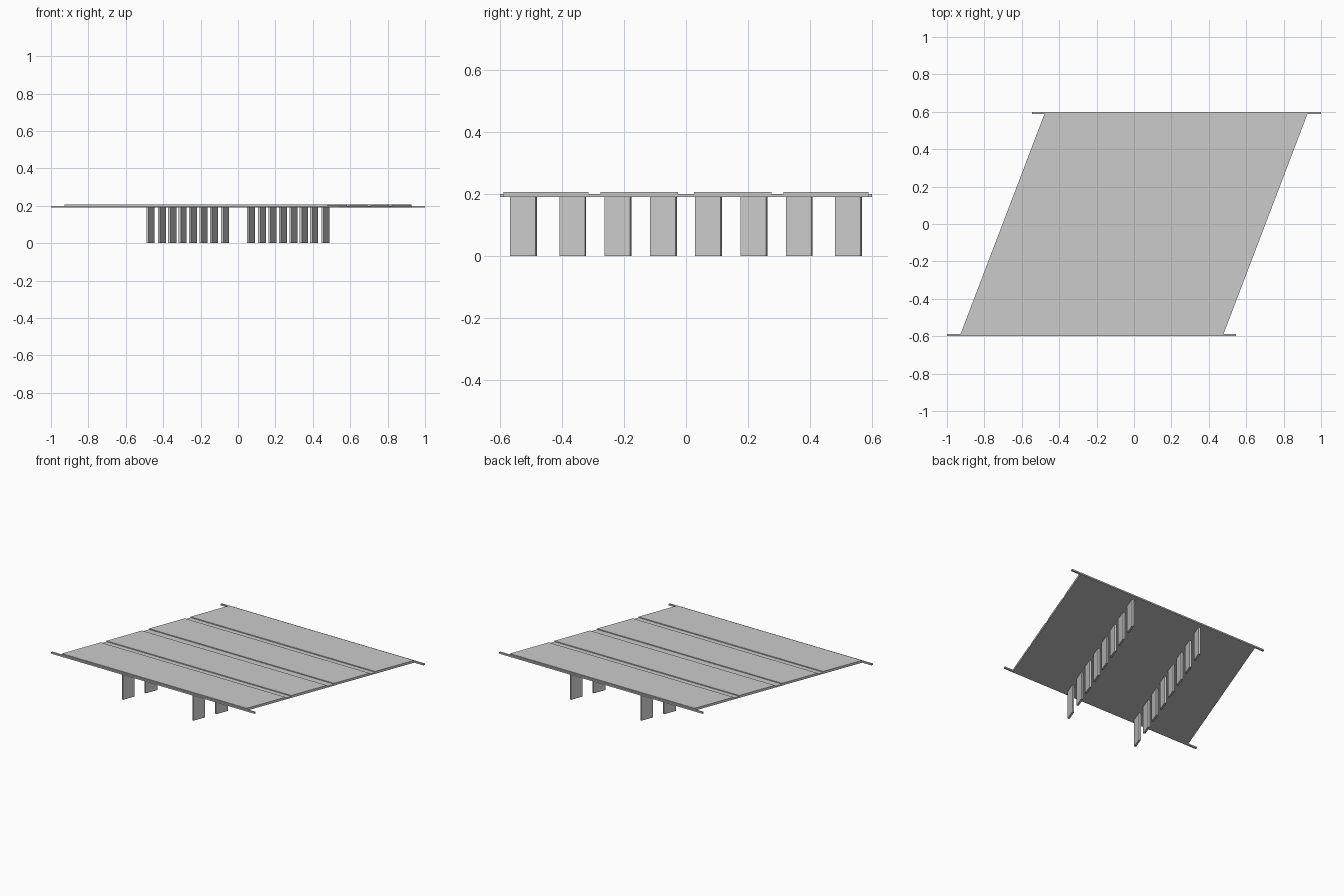
import bpy
import bmesh
import math

if "Cube" in bpy.data.objects:
    bpy.data.objects.remove(bpy.data.objects["Cube"])

SKEW = 0.381          # x shift per unit y
HALF = 0.703          # half deck width at y = 0


def prism(name, outline, z0, z1):
    """Extrude a plan outline from z0 to z1."""
    bm = bmesh.new()
    face = bm.faces.new([bm.verts.new((x, y, z0)) for x, y in outline])
    top = bmesh.ops.extrude_face_region(bm, geom=[face])["geom"]
    for v in top:
        if isinstance(v, bmesh.types.BMVert):
            v.co.z = z1
    bmesh.ops.recalc_face_normals(bm, faces=bm.faces)
    mesh = bpy.data.meshes.new(name)
    bm.to_mesh(mesh)
    bm.free()
    ob = bpy.data.objects.new(name, mesh)
    bpy.context.collection.objects.link(ob)
    return ob


def skewed(y0, y1, half=HALF):
    return [(SKEW * y0 - half, y0), (SKEW * y0 + half, y0),
            (SKEW * y1 + half, y1), (SKEW * y1 - half, y1)]


# Skewed bridge deck
prism("deck", skewed(-0.588, 0.588), 0.19, 0.20)

# Four raised paving panels separated by shallow joints
for y0, y1 in [(-0.588, -0.315), (-0.275, -0.025), (0.025, 0.275), (0.315, 0.588)]:
    prism("deck_panel", skewed(y0, y1), 0.20, 0.206)

# Edge beams overhanging the deck ends
for name, x0, x1, y0, y1 in [("front_edge_beam", -1.0, 0.545, -0.6, -0.588),
                             ("back_edge_beam", -0.545, 1.0, 0.588, 0.6)]:
    prism(name, [(x0, y0), (x1, y0), (x1, y1), (x0, y1)], 0.19, 0.20)

# Two rows of thin wall piers turned along the skew
L, T = 0.088, 0.0125
ang = math.atan(SKEW)
ux, uy = math.sin(ang), math.cos(ang)
for row in (-0.268, 0.268):
    for y in (-0.524, -0.365, -0.219, -0.073, 0.073, 0.219, 0.365, 0.524):
        x = row + SKEW * y
        pts = [(x + a * L / 2 * ux + b * T / 2 * uy,
                y + a * L / 2 * uy - b * T / 2 * ux)
               for a, b in ((-1, -1), (-1, 1), (1, 1), (1, -1))]
        prism("pier", pts, 0.0, 0.19)
